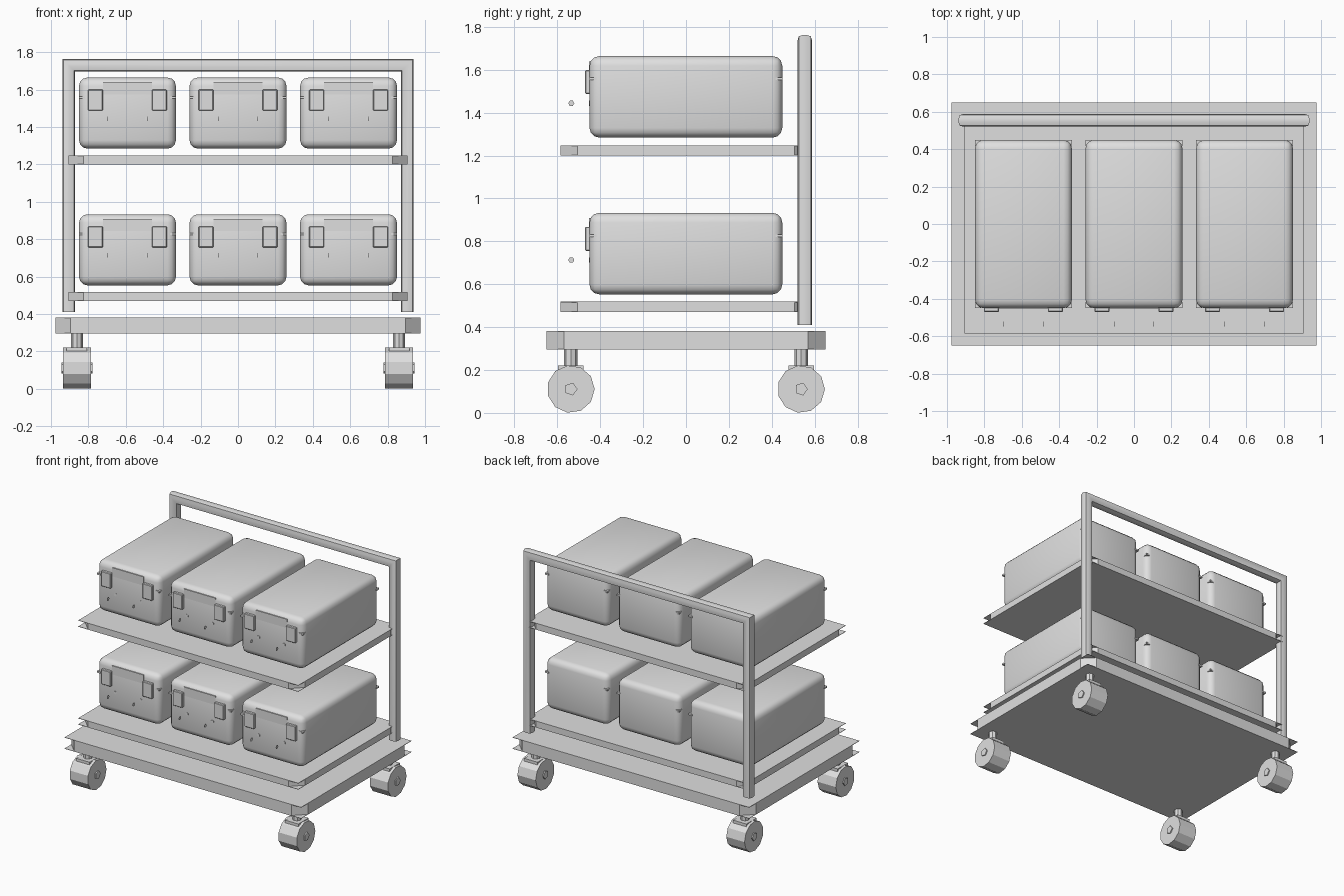
import bpy, bmesh, math
from mathutils import Matrix

if "Cube" in bpy.data.objects:
    bpy.data.objects.remove(bpy.data.objects["Cube"])

grey = bpy.data.materials.new("light grey")
grey.diffuse_color = (0.74, 0.74, 0.74, 1)
grey.use_nodes = True
grey.node_tree.nodes["Principled BSDF"].inputs["Base Color"].default_value = grey.diffuse_color


def finish(name, bm, smooth=False):
    bmesh.ops.recalc_face_normals(bm, faces=bm.faces)
    me = bpy.data.meshes.new(name)
    bm.to_mesh(me)
    bm.free()
    me.materials.append(grey)
    ob = bpy.data.objects.new(name, me)
    bpy.context.collection.objects.link(ob)
    if smooth:
        bpy.ops.object.select_all(action='DESELECT')
        ob.select_set(True)
        bpy.context.view_layer.objects.active = ob
        bpy.ops.object.shade_smooth_by_angle(angle=math.radians(35))
    return ob


def add_cube(bm, x0, x1, y0, y1, z0, z1):
    vs = bmesh.ops.create_cube(bm, size=1)["verts"]
    bmesh.ops.scale(bm, vec=(x1 - x0, y1 - y0, z1 - z0), verts=vs)
    bmesh.ops.translate(bm, vec=((x0 + x1) / 2, (y0 + y1) / 2, (z0 + z1) / 2), verts=vs)


def box(name, x0, x1, y0, y1, z0, z1, bevel=0, seg=3):
    bm = bmesh.new()
    add_cube(bm, x0, x1, y0, y1, z0, z1)
    if bevel:
        bmesh.ops.bevel(bm, geom=bm.edges[:], offset=bevel, segments=seg,
                        profile=0.5, affect='EDGES')
    return finish(name, bm, bool(bevel))


def rod(name, c, r, length, axis, sides):
    bm = bmesh.new()
    bmesh.ops.create_cone(bm, cap_ends=True, segments=sides, radius1=r, radius2=r, depth=length)
    rot = {'X': Matrix.Rotation(math.pi / 2, 3, 'Y'),
           'Y': Matrix.Rotation(math.pi / 2, 3, 'X'),
           'Z': Matrix.Identity(3)}[axis]
    bmesh.ops.rotate(bm, cent=(0, 0, 0), matrix=rot, verts=bm.verts)
    bmesh.ops.translate(bm, vec=c, verts=bm.verts)
    return finish(name, bm)


def platform(name, x, y, z0, z1, cut):
    # core with cut corners between two square-cornered sheets
    bm = bmesh.new()
    add_cube(bm, -x, x, -y, y, z0, z1)
    upright = [e for e in bm.edges if abs(e.verts[0].co.z - e.verts[1].co.z) > 0.01]
    bmesh.ops.bevel(bm, geom=upright, offset=cut, segments=1, affect='EDGES')
    t = 0.002
    add_cube(bm, -x, x, -y, y, z1 - t, z1 + t / 4)
    add_cube(bm, -x, x, -y, y, z0 - t / 4, z0 + t)
    return finish(name, bm)


# deck and two shelves
platform("deck", 0.975, 0.65, 0.297, 0.381, 0.08)
for tag, z in (("lower", 0.471), ("upper", 1.2)):
    platform(tag + "_shelf", 0.907, 0.586, z, z + 0.047, 0.08)

# casters
for sx in (-1, 1):
    for sy in (-1, 1):
        x, y = 0.861 * sx, 0.537 * sy
        rod("caster_wheel", (x, y, 0.111), 0.111, 0.15, 'X', 11)
        rod("caster_hub", (x, y, 0.111), 0.031, 0.166, 'X', 5)
        box("caster_plate", x - 0.055, x + 0.055, y - 0.06, y + 0.06, 0.2, 0.221)
        rod("caster_stem", (x, y, 0.259), 0.031, 0.08, 'Z', 8)

# rear push handle: one tube with mitred top corners
bm = bmesh.new()
r, xc, yc, zt, zb = 0.034, 0.905, 0.554, 1.729, 0.41
rings = [[], [], [], []]
for i in range(12):
    a = 2 * math.pi * (i + 0.5) / 12
    # slightly squared round section
    k = r / max(abs(math.cos(a)), abs(math.sin(a))) * 0.4 + r * 0.6
    u, v = (max(-r, min(r, k * t)) for t in (math.cos(a), math.sin(a)))
    for ring, p in zip(rings, ((-xc + u, yc + v, zb), (-xc + u, yc + v, zt - u),
                               (xc - u, yc + v, zt - u), (xc - u, yc + v, zb))):
        ring.append(bm.verts.new(p))
for a, b in zip(rings, rings[1:]):
    for i in range(12):
        j = (i + 1) % 12
        bm.faces.new((a[i], a[j], b[j], b[i]))
bm.faces.new(rings[0])
bm.faces.new(rings[3])
finish("push_handle", bm, True)

# six rounded cases with latches
for z in (0.553, 1.284):
    for x in (-0.591, 0, 0.591):
        box("case", x - 0.259, x + 0.259, -0.45, 0.449, z, z + 0.38, 0.045)
        # seam tabs in the rounded vertical corners
        for sx in (-1, 1):
            for sy in (-1, 1):
                xo, yo = x + 0.259 * sx, 0.449 * sy
                xi, yi = xo - 0.032 * sx, yo - 0.032 * sy
                box("seam_tab", min(xo, xi), max(xo, xi), min(yo, yi), max(yo, yi),
                    z + 0.268, z + 0.28)
        # front latches and the panel between them
        for s in (-1, 1):
            lx = x + 0.171 * s
            box("latch", lx - 0.04, lx + 0.04, -0.47, -0.44, z + 0.203, z + 0.315, 0.004, 1)
            # carry-grip end discs
            rod("grip_mount", (x + 0.105 * s, -0.451, z + 0.16), 0.012, 0.004, 'Y', 6)
            rod("grip_end", (x + 0.105 * s, -0.535, z + 0.16), 0.014, 0.002, 'X', 6)
        box("front_panel", x - 0.13, x + 0.13, -0.453, -0.446, z + 0.29, z + 0.355)
